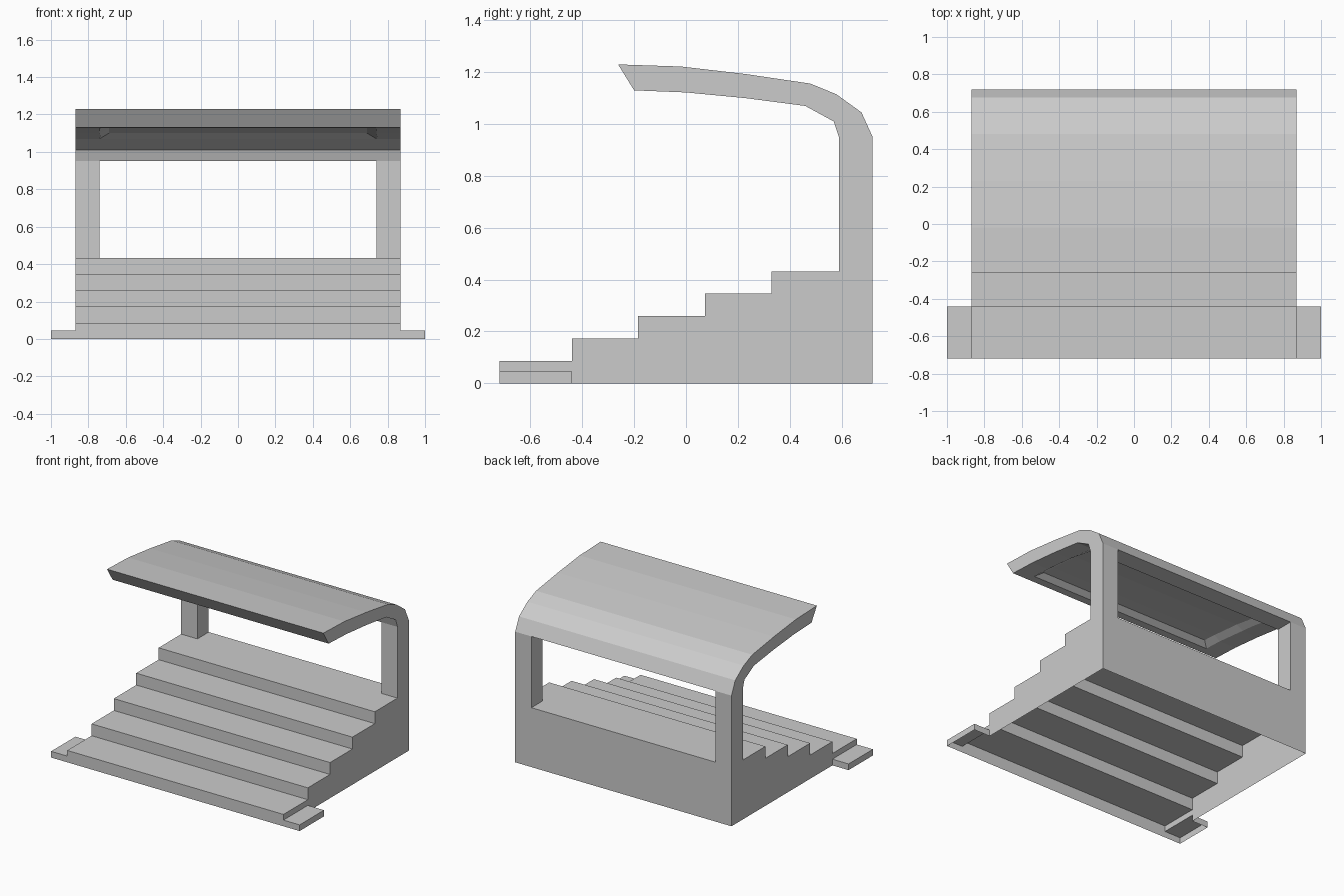
import bpy, bmesh

if "Cube" in bpy.data.objects:
    bpy.data.objects.remove(bpy.data.objects["Cube"])


def make_object(name, rings):
    """Closed solid lofted between two matching outlines."""
    bm = bmesh.new()
    a, b = [[bm.verts.new(p) for p in ring] for ring in rings]
    n = len(a)
    bm.faces.new(a)
    bm.faces.new(b[::-1])
    for i in range(n):
        j = (i + 1) % n
        bm.faces.new((a[j], a[i], b[i], b[j]))
    bmesh.ops.recalc_face_normals(bm, faces=bm.faces)
    mesh = bpy.data.meshes.new(name)
    bm.to_mesh(mesh)
    bm.free()
    ob = bpy.data.objects.new(name, mesh)
    bpy.context.collection.objects.link(ob)
    return ob


def prism(name, profile, half_width):
    return make_object(name, [[(s * half_width, y, z) for y, z in profile] for s in (-1, 1)])


def rect(y0, y1, z0, z1):
    return [(y0, z0), (y1, z0), (y1, z1), (y0, z1)]


def combine(target, tool, operation):
    mod = target.modifiers.new(tool.name, 'BOOLEAN')
    mod.object, mod.operation, mod.solver = tool, operation, 'EXACT'
    tool.hide_render = True


# Side profile: stepped seating, then inside and outside of the curved canopy
FRONT, BACK, SILL = -0.72, 0.72, 0.432
fronts = [FRONT, -0.44, -0.185, 0.073, 0.33, 0.59]
profile = [(FRONT, 0)]
for i in range(5):
    z = SILL * (i + 1) / 5
    profile += [(fronts[i], z), (fronts[i + 1], z)]
profile += [(0.59, 0.95), (0.57, 1.01), (0.46, 1.07), (0.23, 1.10), (0, 1.122), (-0.2, 1.13),
            (-0.262, 1.23), (-0.02, 1.222), (0.23, 1.193), (0.48, 1.156), (0.58, 1.115),
            (0.677, 1.045), (BACK, 0.95), (BACK, 0)]
stand = prism("covered_grandstand", profile, 0.87)

# Low side tabs beside the first step
tabs = prism("side_tabs", rect(FRONT, -0.44, 0, 0.045), 1.0)
combine(stand, tabs, 'UNION')

# Rear window opening between the two posts
window = prism("window_cutter", rect(0.4, 0.9, SILL, 0.95), 0.74)
combine(stand, window, 'DIFFERENCE')

# Shallow recess with sloped rim in the canopy underside
ceiling = [(-0.10, 1.157), (0, 1.151), (0.23, 1.13), (0.42, 1.10)]
lower = [(-0.18, 1.097), (0, 1.091), (0.23, 1.07), (0.50, 1.04)]
bm = bmesh.new()
rows = []
for (cy, cz), (ly, lz) in zip(ceiling, lower):
    rows.append([bm.verts.new(p) for p in
                 ((-0.79, ly, lz), (-0.69, cy, cz), (0.69, cy, cz), (0.79, ly, lz))])
for r, s in zip(rows, rows[1:]):
    for k in range(4):
        bm.faces.new((r[k], r[(k + 1) % 4], s[(k + 1) % 4], s[k]))
bm.faces.new(rows[0])
bm.faces.new(rows[-1])
bmesh.ops.recalc_face_normals(bm, faces=bm.faces)
mesh = bpy.data.meshes.new("recess_cutter")
bm.to_mesh(mesh)
bm.free()
recess = bpy.data.objects.new("recess_cutter", mesh)
bpy.context.collection.objects.link(recess)
combine(stand, recess, 'DIFFERENCE')

# Bake the booleans, then open the underside into a hollow shell
bpy.context.view_layer.update()
baked = bpy.data.meshes.new_from_object(stand.evaluated_get(bpy.context.evaluated_depsgraph_get()))
stand.modifiers.clear()
stand.data = baked
for tool in (tabs, window, recess):
    bpy.data.objects.remove(tool)
bm = bmesh.new()
bm.from_mesh(baked)
bottom = [f for f in bm.faces if all(v.co.z < 0.001 for v in f.verts)]
bmesh.ops.delete(bm, geom=bottom, context='FACES')
bm.to_mesh(baked)
bm.free()
